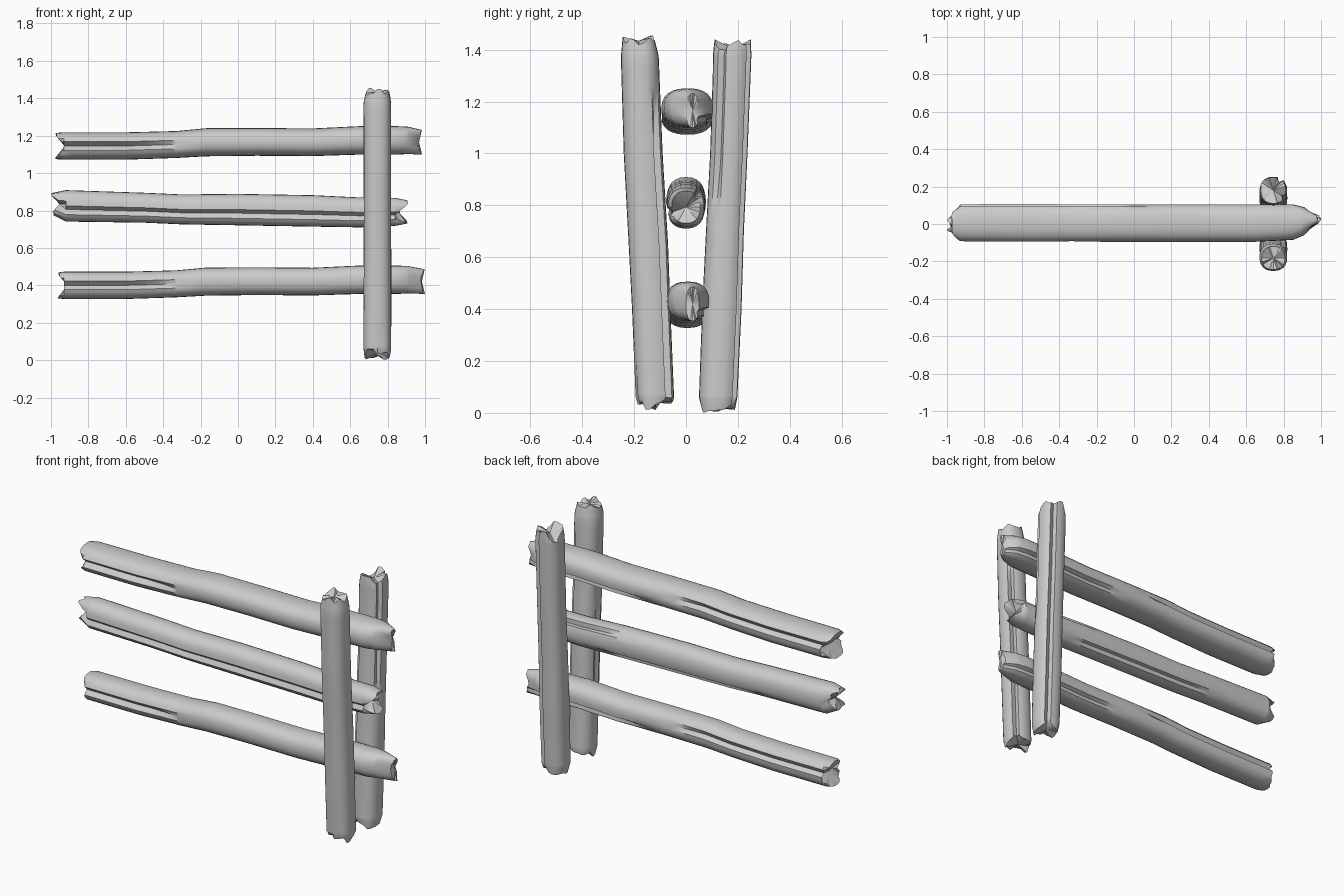
import bpy, bmesh, math, random
from mathutils import Vector

cube = bpy.data.objects.get("Cube")
if cube:
    bpy.data.objects.remove(cube)

wood = bpy.data.materials.new("grey_wood")
wood.use_nodes = True
GREY = (0.6, 0.6, 0.6, 1)
wood.diffuse_color = GREY
wood.node_tree.nodes["Principled BSDF"].inputs["Base Color"].default_value = GREY
SIDES = 24


def sample(stations, t):
    """Smoothly blend the (t, centre a, centre b, radius a, radius b) stations."""
    for lo, hi in zip(stations, stations[1:]):
        if t <= hi[0]:
            f = max(0, (t - lo[0]) / (hi[0] - lo[0]))
            return [p + (q - p) * f for p, q in zip(lo[1:], hi[1:])]
    return stations[-1][1:]


def log(name, along_x, stations, grooves, start_mouth, end_mouth, jag, seed):
    """Weathered log: grooves are (angle, start, end, depth); mouths are split ends
    given as (angle of the split, depth)."""
    rng = random.Random(seed)
    t0, t1 = stations[0][0], stations[-1][0]
    inner = [t0 + (t1 - t0) * i / 22 for i in range(1, 22)]
    ts = sorted(set([s[0] for s in stations] + inner))
    bm = bmesh.new()

    def vert(t, a, b):
        return bm.verts.new(Vector((t, a, b)) if along_x else Vector((a, b, t)))

    chips = [[rng.uniform(0, jag) for _ in range(SIDES // 2)] for _ in range(2)]
    rings = []
    for t in ts:
        ca, cb, ra, rb = sample(stations, t)
        ring = []
        for k in range(SIDES):
            ang = math.tau * k / SIDES
            c, s = math.cos(ang), math.sin(ang)
            r = 1.0
            # narrow cracks, deepest at the middle of their span
            for g_ang, g0, g1, depth in grooves:
                near = abs((math.degrees(ang) - g_ang + 180) % 360 - 180)
                if near < 8 and g0 <= t <= g1:
                    edge = min((t - g0) / 0.25 if g0 > t0 else 1,
                               (g1 - t) / 0.25 if g1 < t1 else 1, 1)
                    r -= depth * edge
            a = ca + ra * r * math.copysign(abs(c) ** 0.85, c)
            b = cb + rb * r * math.copysign(abs(s) ** 0.85, s)
            # split and chipped ends
            tt = t
            for end, sign, (m_ang, depth) in ((0, 1, start_mouth), (1, -1, end_mouth)):
                if t == (t0, t1)[end]:
                    off = abs(math.sin(ang - math.radians(m_ang)))
                    tt += sign * (depth * max(0, 1 - 1.4 * off) + chips[end][k // 2])
            ring.append(vert(tt, a, b))
        rings.append(ring)
    for r0, r1 in zip(rings, rings[1:]):
        for k in range(SIDES):
            n = (k + 1) % SIDES
            bm.faces.new((r0[k], r0[n], r1[n], r1[k]))
    # hollowed end grain
    for ring, t, sign, mouth in ((rings[0], t0, 1, start_mouth), (rings[-1], t1, -1, end_mouth)):
        ca, cb = sample(stations, t)[:2]
        hub = vert(t + sign * (mouth[1] * 0.8 + 0.005), ca, cb)
        for k in range(SIDES):
            bm.faces.new((ring[k], ring[(k + 1) % SIDES], hub))
    bmesh.ops.recalc_face_normals(bm, faces=bm.faces)
    mesh = bpy.data.meshes.new(name)
    bm.to_mesh(mesh)
    bm.free()
    mesh.materials.append(wood)
    obj = bpy.data.objects.new(name, mesh)
    bpy.context.collection.objects.link(obj)
    bpy.ops.object.select_all(action='DESELECT')
    obj.select_set(True)
    bpy.context.view_layer.objects.active = obj
    bpy.ops.object.shade_smooth_by_angle(angle=math.radians(35))


# Upper and lower rails share one shape
for name, z, width, shift in (("upper_rail", 1.165, 1.0, 0.0), ("lower_rail", 0.42, 0.84, 0.015)):
    y = 0.005
    log(name, True, [
        (-0.98 + shift, y, z - 0.02, 0.08 * width, 0.07),
        (-0.93, y, z - 0.02, 0.1 * width, 0.073),
        (-0.6, y, z - 0.02, 0.102 * width, 0.073),
        (-0.33, y, z - 0.012, 0.1 * width, 0.072),
        (-0.17, y, z, 0.1 * width, 0.075),
        (0.1, y, z + 0.002, 0.1 * width, 0.074),
        (0.4, y, z, 0.1 * width, 0.074),
        (0.65, y, z + 0.01, 0.1 * width, 0.076),
        (0.85, y + 0.005, z + 0.01, 0.095 * width, 0.076),
        (0.91, y + 0.01, z + 0.01, 0.075 * width, 0.073),
        (0.985 + shift, y + 0.02, z, 0.025, 0.066)],
        [(180, -2, -0.25, 0.3), (15, -2, 0.1, 0.25), (330, 0.1, 2, 0.2)],
        (0, 0.06), (0, 0.015), 0.015, 3)

# Middle rail, slimmer and cracked along its length
log("middle_rail", True, [
    (-1.0, 0, 0.835, 0.05, 0.06),
    (-0.92, 0, 0.825, 0.074, 0.084),
    (-0.5, 0, 0.815, 0.077, 0.08),
    (-0.3, 0, 0.806, 0.076, 0.08),
    (0, 0, 0.805, 0.075, 0.084),
    (0.4, 0, 0.798, 0.073, 0.084),
    (0.65, 0, 0.79, 0.072, 0.08),
    (0.84, 0, 0.793, 0.07, 0.075),
    (0.91, 0, 0.793, 0.055, 0.062)],
    [(195, -2, 2, 0.28), (45, 0.3, 2, 0.25), (315, -0.6, 0.6, 0.2)],
    (0, 0.05), (15, 0.06), 0.03, 8)

# The two leaning posts that clamp the rails
X = 0.745
log("front_post", False, [
    (0.01, X, -0.118, 0.068, 0.068),
    (0.06, X, -0.12, 0.074, 0.074),
    (0.4, X, -0.134, 0.075, 0.074),
    (0.65, X, -0.145, 0.074, 0.076),
    (1.0, X, -0.165, 0.073, 0.075),
    (1.37, X, -0.178, 0.074, 0.073),
    (1.455, X, -0.182, 0.062, 0.062)],
    [(45, 0.0, 1.3, 0.3), (180, 0.2, 1.1, 0.15), (285, 0, 0.25, 0.12), (255, 0, 0.2, 0.12)],
    (45, 0.03), (0, 0.02), 0.035, 5)
log("back_post", False, [
    (0.0, X, 0.124, 0.062, 0.066),
    (0.06, X, 0.124, 0.073, 0.074),
    (0.4, X, 0.138, 0.075, 0.076),
    (0.7, X, 0.15, 0.074, 0.073),
    (1.0, X, 0.165, 0.073, 0.072),
    (1.3, X, 0.176, 0.074, 0.073),
    (1.38, X, 0.178, 0.073, 0.074),
    (1.44, X, 0.18, 0.066, 0.07)],
    [(60, 0.0, 2, 0.3), (330, 0.7, 2, 0.25), (225, 0.2, 1.2, 0.15)],
    (60, 0.025), (330, 0.04), 0.025, 11)
